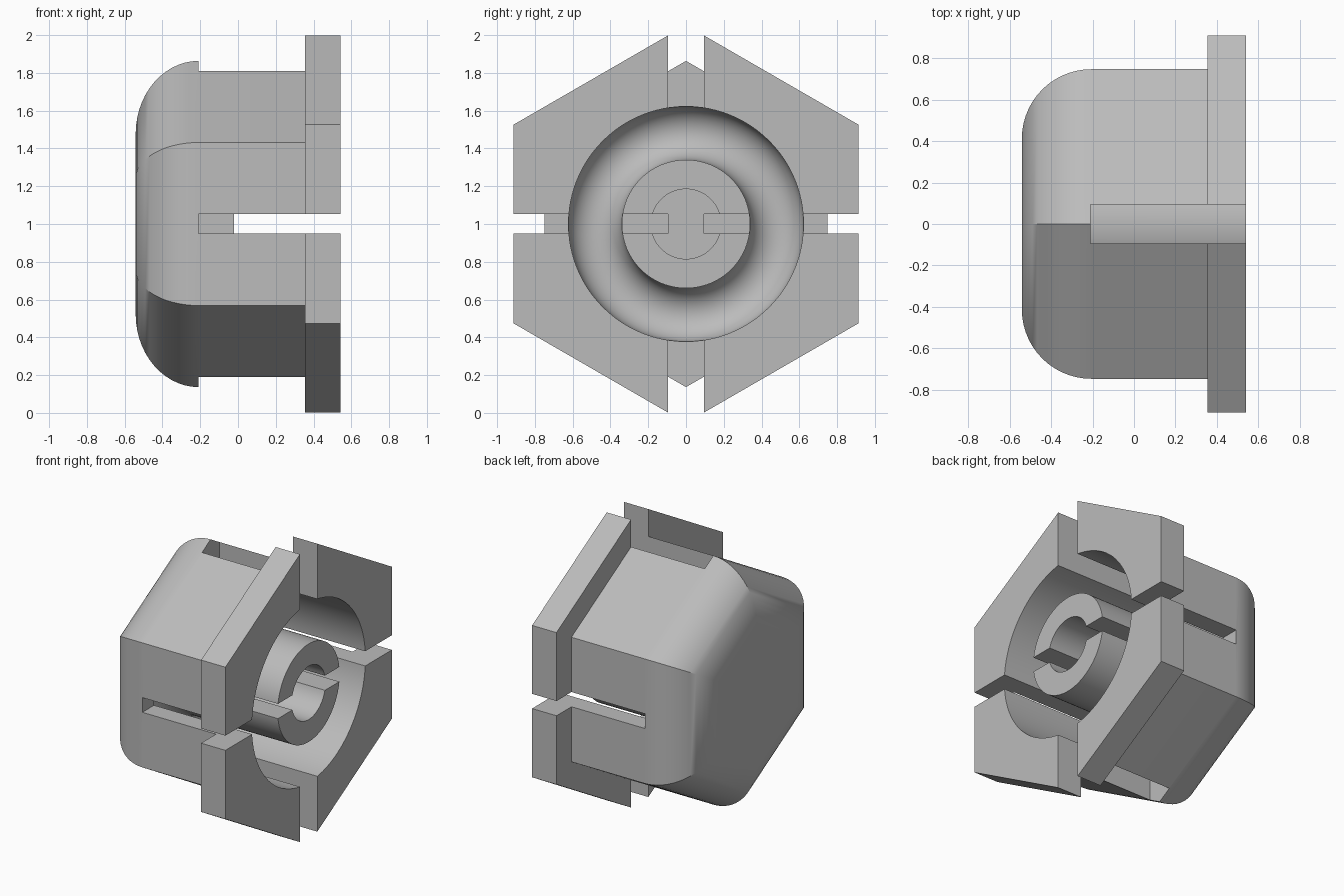
import bpy, bmesh
from math import sin, cos, pi, radians

cube = bpy.data.objects.get("Cube")
if cube:
    bpy.data.objects.remove(cube)

grey = bpy.data.materials.new("plain grey")
grey.use_nodes = True
colour = (0.5, 0.5, 0.5, 1)
grey.diffuse_color = colour
grey.node_tree.nodes["Principled BSDF"].inputs["Base Color"].default_value = colour

END, SLOT_X, ROUND = 0.542, -0.21, 0.335
BODY, FLANGE = 0.748, 0.912      # centre-to-flat distances
POST, BORE, CAVITY = 0.34, 0.185, 0.622


def finish(name, bm):
    bmesh.ops.recalc_face_normals(bm, faces=bm.faces)
    mesh = bpy.data.meshes.new(name)
    bm.to_mesh(mesh)
    bm.free()
    mesh.materials.append(grey)
    obj = bpy.data.objects.new(name, mesh)
    bpy.context.collection.objects.link(obj)
    return obj


def loft(name, profile, sides, closed=False):
    """Sweep (x, radius) points around the x axis at z = 1."""
    bm = bmesh.new()
    rings = [[bm.verts.new((x, r * sin(2 * pi * i / sides), 1 + r * cos(2 * pi * i / sides)))
              for i in range(sides)] for x, r in profile]
    pairs = list(zip(rings, rings[1:]))
    if closed:
        pairs.append((rings[-1], rings[0]))
    else:
        bm.faces.new(rings[0])
        bm.faces.new(rings[-1])
    for a, b in pairs:
        for i in range(sides):
            j = (i + 1) % sides
            bm.faces.new((a[i], a[j], b[j], b[i]))
    return finish(name, bm)


def box(name, low, high):
    bm = bmesh.new()
    bmesh.ops.create_cube(bm, size=1)
    for v in bm.verts:
        v.co = [lo + (c + 0.5) * (hi - lo) for c, lo, hi in zip(v.co, low, high)]
    return finish(name, bm)


# Hexagonal cap: rounded closed end, straight wall, wider flange
steps = 14
arc = [(-END + ROUND * (1 - cos(t)), BODY - ROUND * (1 - sin(t)))
       for t in (pi / 2 * i / steps for i in range(steps + 1))]
outline = arc + [(0.355, BODY), (0.355, FLANGE), (END, FLANGE)]
cap = loft("hex_cap", [(x, a / cos(pi / 6)) for x, a in outline], 6)

# Ring-shaped cavity with a round bottom, leaving the central post
mid, half = (POST + CAVITY) / 2, (CAVITY - POST) / 2
groove = [(SLOT_X - 0.01 - half * sin(pi * i / 16), mid + half * cos(pi * i / 16))
          for i in range(17)]
cutters = [loft("cavity_cutter", [(1, CAVITY)] + groove + [(1, POST)], 96, True),
           loft("bore_cutter", [(-0.02, BORE), (1, BORE)], 64)]

# Side slots cut wall and post; top and bottom slots cut only the wall
for s in (-1, 1):
    y = sorted((s * 0.095, s * 1.3))
    z = sorted((1 + s * 0.5, 1 + s * 1.3))
    cutters.append(box("side_slot_cutter", (SLOT_X, y[0], 0.95), (1.1, y[1], 1.052)))
    cutters.append(box("wall_slot_cutter", (SLOT_X, -0.095, z[0]), (1.1, 0.095, z[1])))

for c in cutters:
    c.hide_render = True
    mod = cap.modifiers.new(c.name, 'BOOLEAN')
    mod.operation, mod.solver, mod.object = 'DIFFERENCE', 'EXACT', c

# Bake the cuts and remove the cutters
graph = bpy.context.evaluated_depsgraph_get()
cut = bpy.data.meshes.new_from_object(cap.evaluated_get(graph))
cap.modifiers.clear()
cap.data = cut
cut.materials.clear()
cut.materials.append(grey)
for p in cut.polygons:
    p.material_index = 0
for c in cutters:
    bpy.data.objects.remove(c)

# Smooth the curved surfaces and keep the edges crisp
bpy.ops.object.select_all(action='DESELECT')
cap.select_set(True)
bpy.context.view_layer.objects.active = cap
bpy.ops.object.shade_smooth_by_angle(angle=radians(30))
weighted = cap.modifiers.new("even_shading", 'WEIGHTED_NORMAL')
weighted.keep_sharp = True
